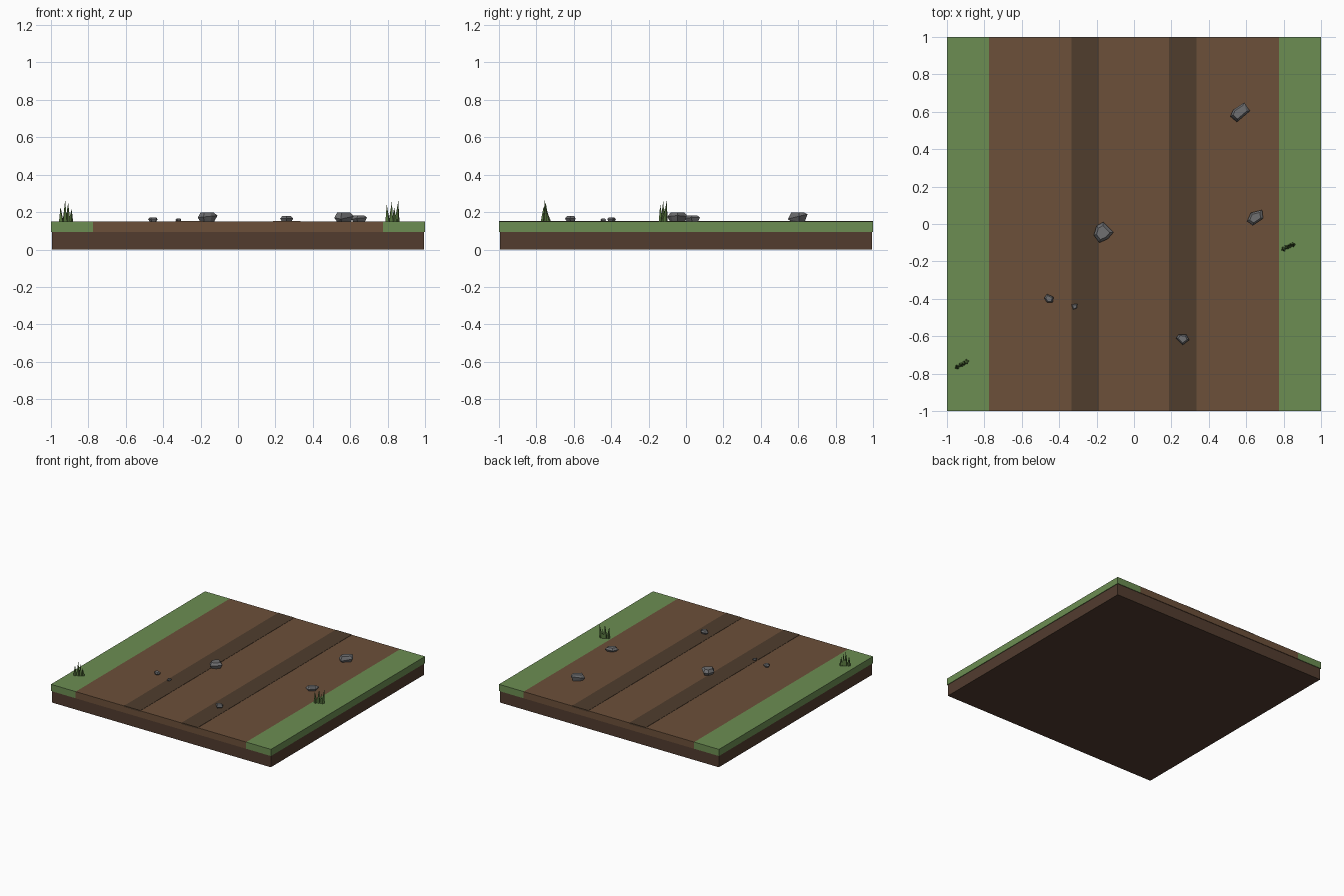
import bpy, bmesh
from math import sin, cos, pi, radians
from mathutils import Vector

if "Cube" in bpy.data.objects:
    bpy.data.objects.remove(bpy.data.objects["Cube"])


def material(name, rgb):
    m = bpy.data.materials.new(name)
    m.diffuse_color = (*rgb, 1)
    m.use_nodes = True
    m.node_tree.nodes["Principled BSDF"].inputs["Base Color"].default_value = m.diffuse_color
    return m


SOIL = material("soil", (0.085, 0.045, 0.028))
DIRT = material("dirt", (0.15, 0.08, 0.042))
RUT = material("rut", (0.08, 0.048, 0.027))
GRASS = material("grass", (0.15, 0.27, 0.085))
BLADE = material("blade", (0.09, 0.17, 0.045))
STONE = material("stone", (0.16, 0.16, 0.165))


def finish(name, bm, mat):
    bmesh.ops.recalc_face_normals(bm, faces=bm.faces)
    me = bpy.data.meshes.new(name)
    bm.to_mesh(me)
    bm.free()
    me.materials.append(mat)
    ob = bpy.data.objects.new(name, me)
    bpy.context.collection.objects.link(ob)
    return ob


def box(name, x, y, z, mat):
    bm = bmesh.new()
    bmesh.ops.create_cube(bm, size=1)
    for v in bm.verts:
        v.co = [r[0] if c < 0 else r[1] for r, c in zip((x, y, z), v.co)]
    return finish(name, bm, mat)


def rock(name, outline, height, tilt=(0, 0)):
    """Chipped stone: a narrow foot, a wide waist and a flat top over one outline."""
    bm = bmesh.new()
    pts = [Vector(p) for p in outline]
    mid = sum(pts, Vector((0, 0))) / len(pts)
    for scale, level in ((0.72, 0), (1, 0.55), (0.68, 1)):
        for p in pts:
            d = (p - mid) * scale
            lean = (d.x * tilt[0] + d.y * tilt[1]) * (level == 0.55)
            bm.verts.new((mid.x + d.x, mid.y + d.y, TOP + height * level + lean))
    res = bmesh.ops.convex_hull(bm, input=bm.verts)
    junk = {g for g in res["geom_interior"] + res["geom_unused"] if isinstance(g, bmesh.types.BMVert)}
    bmesh.ops.delete(bm, geom=list(junk), context='VERTS')
    return finish(name, bm, STONE)


def tuft(name, blades):
    """Cluster of thin four-sided spikes: (x, y, tip dx, tip dy, height)."""
    bm = bmesh.new()
    for i, (x, y, dx, dy, h) in enumerate(blades):
        turn = radians(30 + 25 * i)
        ring = [bm.verts.new((x + 0.014 * cos(turn + k * pi / 2),
                              y + 0.014 * sin(turn + k * pi / 2), TOP - 0.002)) for k in range(4)]
        tip = bm.verts.new((x + dx, y + dy, TOP + h))
        bm.faces.new(ring)
        for k in range(4):
            bm.faces.new((ring[k], ring[(k + 1) % 4], tip))
    return finish(name, bm, BLADE)


TOP, SEAM, EDGE = 0.15, 0.095, 0.775

# Ground slab and road surface
box("soil_base", (-0.995, 0.995), (-0.995, 0.995), (0, SEAM), SOIL)
box("dirt_road", (-EDGE, EDGE), (-1, 1), (SEAM, TOP), DIRT)

# Grass verges and wheel ruts on both sides
for side, s in (("left", -1), ("right", 1)):
    box(side + "_verge", sorted((s * EDGE, s)), (-1, 1), (SEAM, TOP), GRASS)
    box(side + "_rut", sorted((s * 0.187, s * 0.335)), (-1, 1), (TOP - 0.01, TOP + 0.002), RUT)

# Stones scattered on the road
rock("stone_centre", [(-0.215, -0.06), (-0.185, -0.10), (-0.14, -0.08), (-0.11, -0.045),
                      (-0.165, 0.01), (-0.20, -0.01)], 0.047, (0.1, 0))
rock("stone_back", [(0.515, 0.575), (0.55, 0.545), (0.62, 0.605), (0.59, 0.65), (0.53, 0.61)],
     0.047, (0, 0.25))
rock("stone_right", [(0.605, 0.015), (0.635, -0.007), (0.69, 0.03), (0.685, 0.075), (0.625, 0.06)],
     0.031, (0.1, 0))
rock("stone_front", [(0.225, -0.61), (0.26, -0.647), (0.295, -0.62), (0.28, -0.592), (0.24, -0.59)], 0.028)
rock("stone_small", [(-0.48, -0.395), (-0.465, -0.42), (-0.435, -0.42), (-0.43, -0.39), (-0.465, -0.375)], 0.022)
rock("stone_pebble", [(-0.335, -0.43), (-0.325, -0.458), (-0.305, -0.45), (-0.303, -0.428)], 0.015)

# Grass tufts on the verges
tuft("left_tuft", [(-0.945, -0.765, -0.004, 0.004, 0.08), (-0.926, -0.753, 0.002, -0.002, 0.115),
                   (-0.91, -0.745, 0.002, -0.005, 0.10), (-0.895, -0.735, 0.006, -0.012, 0.065)])
tuft("right_tuft", [(0.80, -0.134, -0.005, -0.004, 0.09), (0.817, -0.124, 0.006, 0.002, 0.11),
                    (0.835, -0.116, 0.0, 0.004, 0.075), (0.85, -0.111, 0.007, 0.008, 0.11)])
